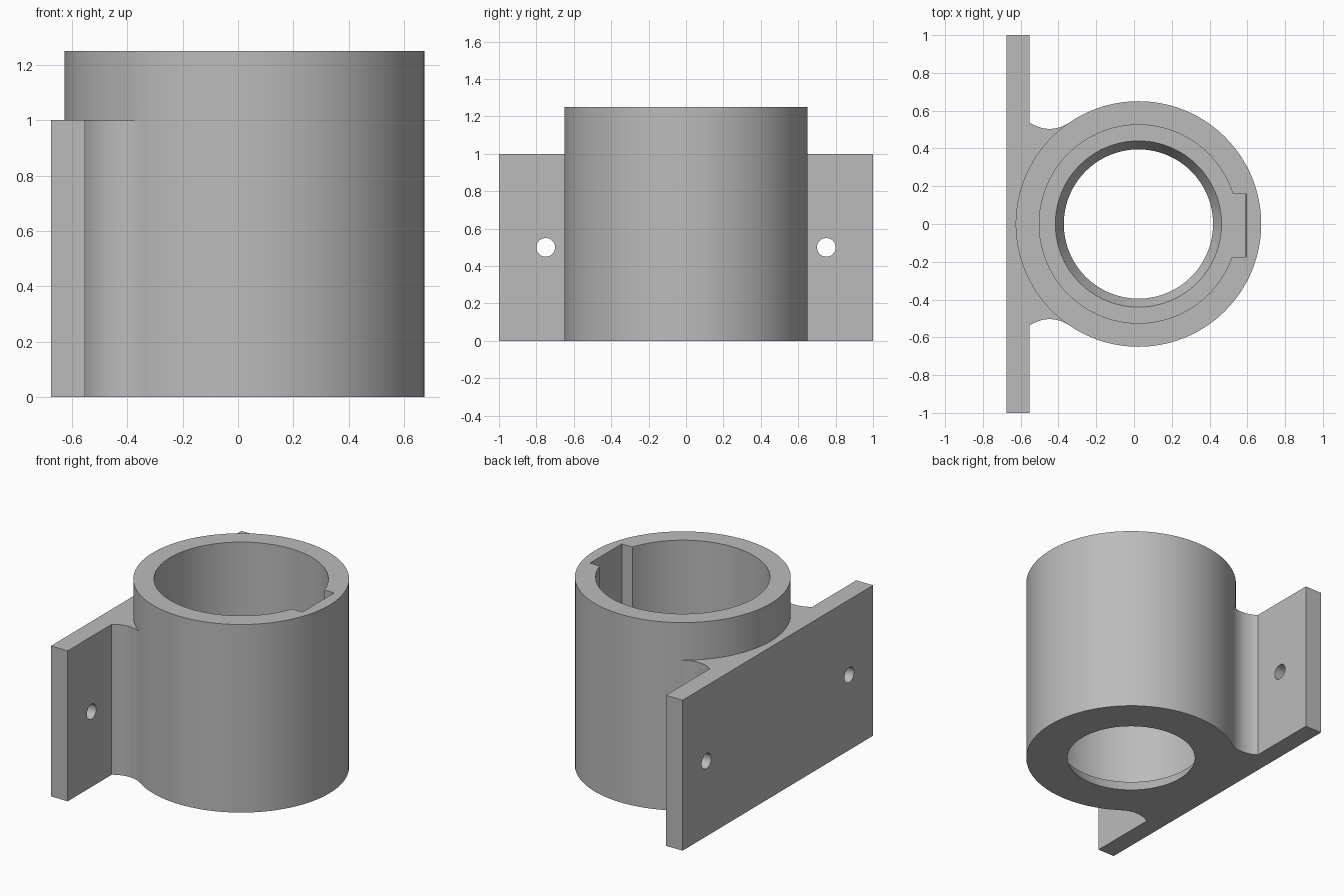
import bpy, bmesh, math
from mathutils import Vector

if "Cube" in bpy.data.objects:
    bpy.data.objects.remove(bpy.data.objects["Cube"])

CX = 0.0235          # tube axis
R_OUT, R_BORE = 0.65, 0.525
FLOOR = 0.083        # thickness of the tube floor
SEG = 128

grey = bpy.data.materials.new("plain_grey")
grey.diffuse_color = (0.5, 0.5, 0.5, 1)
grey.use_nodes = True
grey.node_tree.nodes["Principled BSDF"].inputs["Base Color"].default_value = grey.diffuse_color


def prism(name, outline, direction):
    """Extrude a closed outline of 3D points along a direction."""
    bm = bmesh.new()
    face = bm.faces.new([bm.verts.new(p) for p in outline])
    ext = bmesh.ops.extrude_face_region(bm, geom=[face])
    moved = [v for v in ext["geom"] if isinstance(v, bmesh.types.BMVert)]
    bmesh.ops.translate(bm, verts=moved, vec=Vector(direction))
    bmesh.ops.recalc_face_normals(bm, faces=bm.faces)
    mesh = bpy.data.meshes.new(name)
    bm.to_mesh(mesh)
    bm.free()
    ob = bpy.data.objects.new(name, mesh)
    bpy.context.collection.objects.link(ob)
    mesh.materials.append(grey)
    return ob


def frustum(name, r1, r2, z1, z2):
    """Round solid on the tube axis."""
    bpy.ops.mesh.primitive_cone_add(vertices=SEG, radius1=r1, radius2=r2,
                                    depth=z2 - z1, location=(CX, 0, (z1 + z2) / 2))
    ob = bpy.context.object
    ob.name = name
    ob.data.materials.append(grey)
    return ob


def combine(body, other, operation):
    """Apply a boolean and remove the helper."""
    other.hide_render = True
    mod = body.modifiers.new(operation.lower(), 'BOOLEAN')
    mod.operation, mod.solver, mod.object = operation, 'EXACT', other
    bpy.context.view_layer.objects.active = body
    bpy.ops.object.modifier_apply(modifier=mod.name)
    bpy.data.objects.remove(other)


# Outer tube
body = frustum("tube_bracket", R_OUT, R_OUT, 0, 1.25)

# Wall flange with concave fillets running into the tube
X_BACK, X_FACE, R_FIL = -0.675, -0.552, 0.18
tx = -0.345 - CX
dx, dy = tx / R_OUT, math.sqrt(1 - (tx / R_OUT) ** 2)
fx, fy = CX + dx * (R_OUT + R_FIL), dy * (R_OUT + R_FIL)
a0 = -math.acos((X_FACE - fx) / R_FIL)      # at the flange face
a1 = math.atan2(-dy, -dx)                   # at the tube
half = [(X_BACK, 1.0), (X_FACE, 1.0)]
for i in range(17):
    a = a0 + (a1 - a0) * i / 16
    half.append((fx + R_FIL * math.cos(a), fy + R_FIL * math.sin(a)))
half.append((CX + dx * R_OUT * 0.97, dy * R_OUT * 0.97))
outline = half + [(x, -y) for x, y in reversed(half)]
flange = prism("flange", [(x, y, 0) for x, y in outline], (0, 0, 1))
combine(body, flange, 'UNION')

# Bore, tapered floor opening and key slot
combine(body, frustum("bore", R_BORE, R_BORE, FLOOR, 1.4), 'DIFFERENCE')
slope = 0.045 / FLOOR
combine(body, frustum("floor_opening", 0.395 - 0.05 * slope, 0.44 + 0.05 * slope,
                      -0.05, FLOOR + 0.05), 'DIFFERENCE')
slot = [(0.47, FLOOR), (0.587, FLOOR), (0.596, 1.3), (0.47, 1.3)]
combine(body, prism("key_slot", [(x, -0.176, z) for x, z in slot], (0, 0.334, 0)),
        'DIFFERENCE')

# Screw holes through the flange
for y in (-0.75, 0.75):
    ring = [(-0.8, y + 0.05 * math.cos(t * math.tau / 32),
             0.5 + 0.05 * math.sin(t * math.tau / 32)) for t in range(32)]
    combine(body, prism("screw_hole", ring, (0.35, 0, 0)), 'DIFFERENCE')

# Smooth curved walls, keep crisp edges
bpy.ops.object.select_all(action='DESELECT')
body.select_set(True)
bpy.context.view_layer.objects.active = body
bpy.ops.object.shade_smooth_by_angle(angle=math.radians(25))
